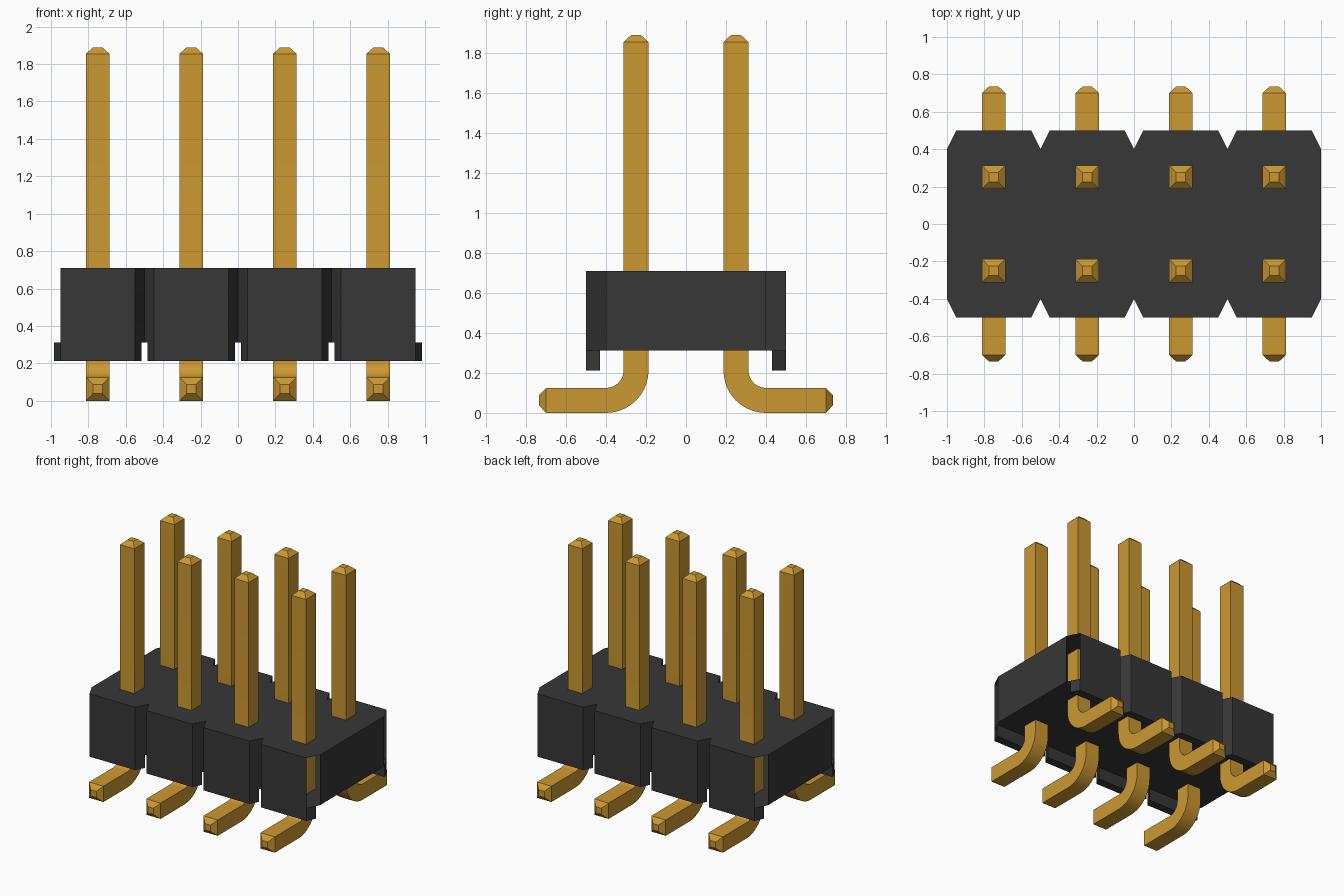
import bpy, bmesh, math

old = bpy.data.objects.get("Cube")
if old:
    bpy.data.objects.remove(old, do_unlink=True)


def material(name, rgb, rough):
    m = bpy.data.materials.new(name)
    m.use_nodes = True
    m.diffuse_color = (*rgb, 1)
    bsdf = m.node_tree.nodes["Principled BSDF"]
    bsdf.inputs["Base Color"].default_value = (*rgb, 1)
    bsdf.inputs["Roughness"].default_value = rough
    return m


BLACK = material("black plastic", (0.038, 0.038, 0.038), 0.6)
GOLD = material("gold metal", (0.60, 0.315, 0.031), 0.4)


def finish(bm, name, mat):
    mesh = bpy.data.meshes.new(name)
    bm.to_mesh(mesh)
    bm.free()
    mesh.materials.append(mat)
    obj = bpy.data.objects.new(name, mesh)
    bpy.context.collection.objects.link(obj)
    return obj


def prism(outline, z0, z1):
    """Extrude an xy outline from z0 to z1."""
    bm = bmesh.new()
    rings = [[bm.verts.new((x, y, z)) for x, y in outline] for z in (z0, z1)]
    bm.faces.new(rings[0])
    bm.faces.new(rings[1])
    n = len(outline)
    for i in range(n):
        j = (i + 1) % n
        bm.faces.new((rings[0][i], rings[0][j], rings[1][j], rings[1][i]))
    bmesh.ops.recalc_face_normals(bm, faces=bm.faces)
    return bm


PITCH = 0.5
COLUMNS = [(i - 1.5) * PITCH for i in range(4)]
DECK, TOP, SKIRT = 0.3125, 0.71, 0.2125

# Housing: notched outline, open at the four end chamfers
back = [(-1, 0.4)]
for cx in COLUMNS:
    back += [(cx - 0.2, 0.5), (cx + 0.2, 0.5), (cx + 0.25, 0.4)]
outline = back + [(-x, -y) for x, y in back]
bm = prism(outline, DECK, TOP)
corners = []
for f in bm.faces:
    c = f.calc_center_median()
    if abs(f.normal.z) < 0.5 and abs(c.x) > 0.96 and abs(c.y) > 0.42:
        corners.append(f)
bmesh.ops.delete(bm, geom=corners, context='FACES_ONLY')
finish(bm, "housing", BLACK)

# Skirt tabs hanging below the front and back edges
for side, label in ((-1, "front"), (1, "back")):
    for i, cx in enumerate(COLUMNS):
        tab = [(cx - 0.235, side * 0.43), (cx - 0.2, side * 0.5),
               (cx + 0.2, side * 0.5), (cx + 0.235, side * 0.43)]
        finish(prism(tab, SKIRT, DECK), f"{label}_skirt_{i + 1}", BLACK)

# Pins: square section swept down, round the bend and out to the foot
HALF, TIP = 0.0625, 0.025
BEND_Y, BEND_Z, BEND_R = 0.40, 0.2125, 0.15
STEPS = 10


def pin(name, cx, side):
    # each station: y, z, angle of the section, half width
    stations = [(0.25, 1.89, 0, TIP), (0.25, 1.855, 0, HALF)]
    for k in range(STEPS + 1):
        a = math.pi / 2 * k / STEPS
        stations.append((BEND_Y - BEND_R * math.cos(a),
                         BEND_Z - BEND_R * math.sin(a), a, HALF))
    stations += [(0.70, HALF, math.pi / 2, HALF), (0.735, HALF, math.pi / 2, TIP)]
    bm = bmesh.new()
    rings = []
    for y, z, a, h in stations:
        ring = []
        for sx, sn in ((-1, -1), (1, -1), (1, 1), (-1, 1)):
            ring.append(bm.verts.new((cx + sx * h,
                                      side * (y + sn * h * math.cos(a)),
                                      z + sn * h * math.sin(a))))
        rings.append(ring)
    for r, s in zip(rings, rings[1:]):
        for i in range(4):
            j = (i + 1) % 4
            bm.faces.new((r[i], r[j], s[j], s[i]))
    bm.faces.new(rings[0])
    bm.faces.new(rings[-1])
    bmesh.ops.recalc_face_normals(bm, faces=bm.faces)
    return finish(bm, name, GOLD)


bpy.ops.object.select_all(action='DESELECT')
for side, label in ((-1, "front"), (1, "back")):
    for i, cx in enumerate(COLUMNS):
        obj = pin(f"{label}_pin_{i + 1}", cx, side)
        obj.select_set(True)
        bpy.context.view_layer.objects.active = obj
bpy.ops.object.shade_smooth_by_angle(angle=math.radians(25))
